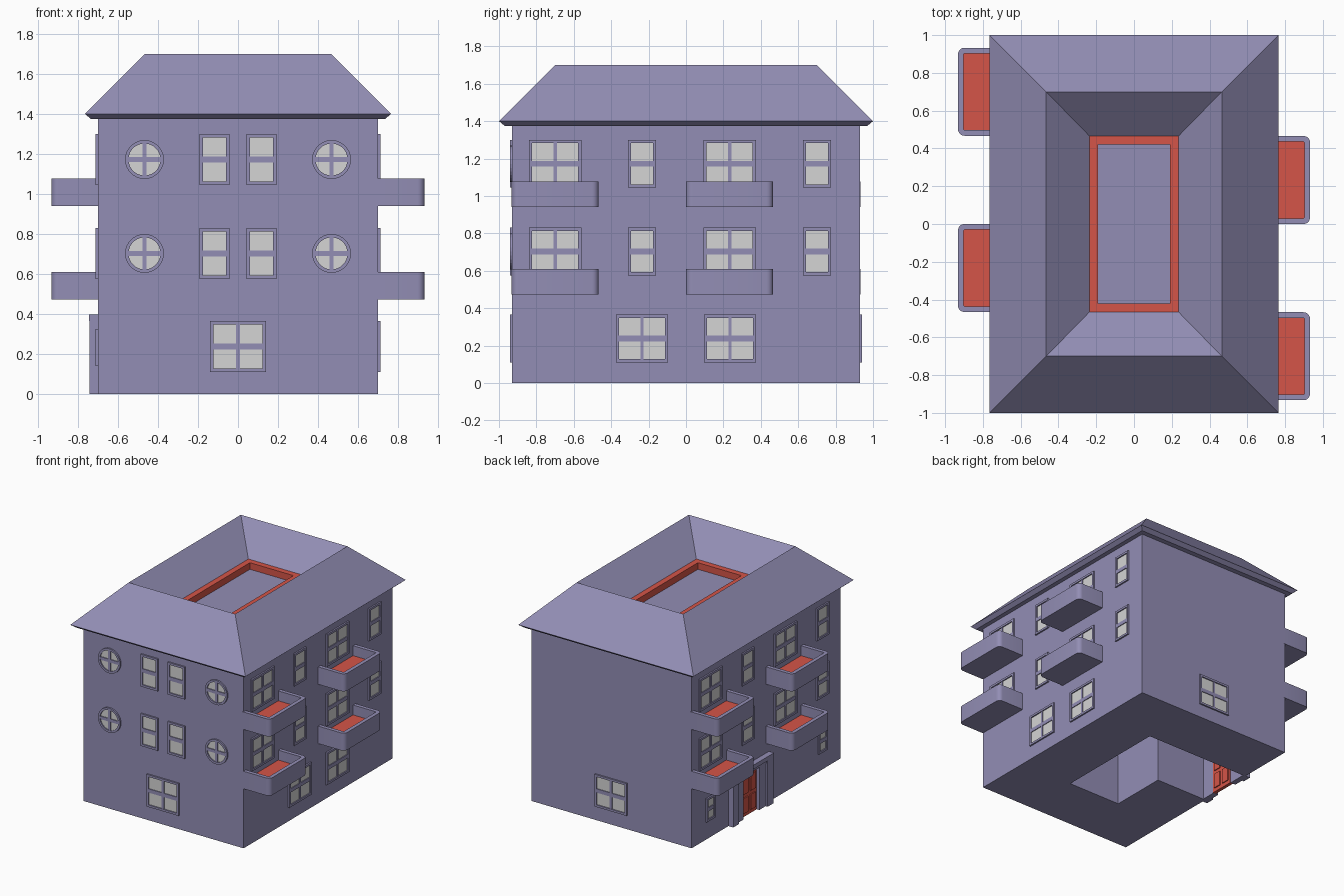
import bpy, bmesh
from math import cos, sin, pi, radians
from mathutils import Matrix

cube = bpy.data.objects.get("Cube")
if cube:
    bpy.data.objects.remove(cube)


def material(name, rgb):
    m = bpy.data.materials.new(name)
    m.use_nodes = True
    m.diffuse_color = (*rgb, 1)
    m.node_tree.nodes["Principled BSDF"].inputs["Base Color"].default_value = (*rgb, 1)
    return m


MATS = [material("lavender_plaster", (0.29, 0.27, 0.46)),
        material("brick_red", (0.66, 0.09, 0.065)),
        material("pale_glass", (0.66, 0.66, 0.66))]
WALL, RED, GLASS = range(3)


# Shared builders
def box(bm, x, y, z, mat=WALL):
    r = bmesh.ops.create_cube(bm, size=1)
    for v in r["verts"]:
        v.co = [(a + b) / 2 + c * (b - a) for (a, b), c in zip((x, y, z), v.co)]
    for f in {f for v in r["verts"] for f in v.link_faces}:
        f.material_index = mat


def loft(bm, rings, mat=WALL, first=None, last=None, loop=False):
    rows = [[bm.verts.new(p) for p in ring] for ring in rings]
    pairs = list(zip(rows, rows[1:])) + ([(rows[-1], rows[0])] if loop else [])
    for a, b in pairs:
        for i in range(len(a)):
            j = (i + 1) % len(a)
            bm.faces.new((a[i], a[j], b[j], b[i])).material_index = mat
    for row, cap in ((rows[0], first), (rows[-1], last)):
        if cap is not None:
            bm.faces.new(row).material_index = cap


def finish(bm, name, angle=0, smooth=False):
    bmesh.ops.recalc_face_normals(bm, faces=bm.faces)
    bm.transform(Matrix.Rotation(radians(angle), 4, "Z"))
    mesh = bpy.data.meshes.new(name)
    bm.to_mesh(mesh)
    bm.free()
    for m in MATS:
        mesh.materials.append(m)
    ob = bpy.data.objects.new(name, mesh)
    bpy.context.collection.objects.link(ob)
    if smooth:
        bpy.ops.object.select_all(action="DESELECT")
        ob.select_set(True)
        bpy.context.view_layer.objects.active = ob
        bpy.ops.object.shade_smooth_by_angle(angle=radians(35))
    return ob


def rect(hx, hy, z):
    return [(-hx, -hy, z), (hx, -hy, z), (hx, hy, z), (-hx, hy, z)]


# Main walls with a courtyard shaft, an entrance passage and a door opening
DOOR_Y = 0.22
bm = bmesh.new()
box(bm, (-0.7, 0.7), (-0.93, 0.93), (0, 1.38))
walls = finish(bm, "walls")
cuts = [((-0.235, 0.235), (-0.465, 0.465), (-0.1, 1.5)),
        ((-0.68, -0.2), (0, 0.465), (-0.1, 0.42)),
        ((-0.8, -0.6), (DOOR_Y - 0.1, DOOR_Y + 0.1), (-0.1, 0.34))]
bpy.context.view_layer.objects.active = walls
for c in cuts:
    bm = bmesh.new()
    box(bm, *c)
    cutter = finish(bm, "wall_cutter")
    cutter.hide_render = True
    mod = walls.modifiers.new("opening", "BOOLEAN")
    mod.operation, mod.solver, mod.object = "DIFFERENCE", "EXACT", cutter
    bpy.context.view_layer.objects.active = walls
    bpy.ops.object.modifier_apply(modifier=mod.name)
    bpy.data.objects.remove(cutter)

# Hipped roof sloping back down to the central well
bm = bmesh.new()
loft(bm, [rect(0.235, 0.465, 1.375), rect(0.735, 0.97, 1.375), rect(0.765, 1, 1.4),
          rect(0.465, 0.7, 1.7), rect(0.235, 0.465, 1.5)], loop=True)
finish(bm, "roof")

# Red rim and sunken panel of the well
bm = bmesh.new()
loft(bm, [rect(0.235, 0.465, 1.43), rect(0.235, 0.465, 1.502),
          rect(0.19, 0.42, 1.502), rect(0.19, 0.42, 1.43)], RED, loop=True)
finish(bm, "well_rim")
bm = bmesh.new()
box(bm, (-0.2, 0.2), (-0.43, 0.43), (1.43, 1.45))
finish(bm, "well_panel")


# Windows: built facing -y, then turned to their wall
def square_window(name, angle, dist, u, z, w, h, double):
    bm = bmesh.new()

    def ring(inset, d):
        a, b = w / 2 - inset, h / 2 - inset
        return [(u - a, -dist - d, z - b), (u + a, -dist - d, z - b),
                (u + a, -dist - d, z + b), (u - a, -dist - d, z + b)]
    loft(bm, [ring(0, -0.005), ring(0, 0.012), ring(0.017, 0.012), ring(0.017, 0.003)],
         last=GLASS)
    depth = (-dist - 0.009, -dist)
    box(bm, (u - w / 2 + 0.01, u + w / 2 - 0.01), depth, (z - 0.015, z + 0.015))
    if double:
        box(bm, (u - 0.009, u + 0.009), depth, (z - h / 2 + 0.01, z + h / 2 - 0.01))
    finish(bm, name, angle)


def round_window(name, u, z, dist=0.93):
    bm = bmesh.new()

    def ring(r, d):
        return [(u + r * cos(2 * pi * i / 28), -dist - d, z + r * sin(2 * pi * i / 28))
                for i in range(28)]
    loft(bm, [ring(0.097, -0.005), ring(0.097, 0.012), ring(0.08, 0.012), ring(0.08, 0.003)],
         last=GLASS)
    depth = (-dist - 0.009, -dist)
    box(bm, (u - 0.085, u + 0.085), depth, (z - 0.012, z + 0.012))
    box(bm, (u - 0.011, u + 0.011), depth, (z - 0.085, z + 0.085))
    finish(bm, name)


H, GROUND_Z = 0.255, 0.238
FLOORS = (0.703, 1.172)
for z in FLOORS:
    for s in (-1, 1):
        square_window("front_window", 0, 0.93, s * 0.118, z, 0.15, H, False)
        round_window("front_round_window", s * 0.467, z)
    for angle in (90, -90):
        for u in (-0.7, 0.233):
            square_window("balcony_window", angle, 0.7, u, z, 0.28, H, True)
        for u in (-0.235, 0.7):
            square_window("side_window", angle, 0.7, u, z, 0.15, H, False)
for angle in (0, 180):
    square_window("ground_window", angle, 0.93, 0, GROUND_Z, 0.28, H, True)
for s in (-1, 1):
    square_window("ground_side_window", 90, 0.7, s * 0.235, GROUND_Z, 0.28, H, True)
    square_window("small_window", -90, 0.7, s * 0.7, 0.233, 0.11, 0.185, False)


# Balconies: rounded tray with a red floor
def balcony_outline(half, out, r, y, z, back=0.69):
    pts = [(back, y - half, z)]
    for side, start in ((-1, -pi / 2), (1, 0)):
        for i in range(6):
            a = start + i * pi / 10
            pts.append((out - r + r * cos(a), y + side * (half - r) + r * sin(a), z))
    return pts + [(back, y + half, z)]


for angle in (0, 180):
    for y in (-0.7, 0.233):
        for z in (0.472, 0.94):
            bm = bmesh.new()
            loft(bm, [balcony_outline(0.233, 0.932, 0.035, y, z),
                      balcony_outline(0.233, 0.932, 0.035, y, z + 0.138),
                      balcony_outline(0.203, 0.902, 0.006, y, z + 0.138),
                      balcony_outline(0.203, 0.902, 0.006, y, z + 0.06)],
                 first=WALL, last=RED)
            finish(bm, "balcony", angle, smooth=True)

# Entrance: red panelled door, pilasters and lintel
bm = bmesh.new()
box(bm, (-0.702, -0.675), (DOOR_Y - 0.1, DOOR_Y + 0.1), (0, 0.34), RED)
for s in (-1, 1):
    for lo, hi in ((0.03, 0.15), (0.18, 0.31)):
        y = DOOR_Y + s * 0.047
        box(bm, (-0.71, -0.667), (y - 0.032, y + 0.032), (lo, hi), RED)
finish(bm, "door")
bm = bmesh.new()
for s in (-1, 1):
    y = DOOR_Y + s * 0.215
    box(bm, (-0.742, -0.69), (y - 0.035, y + 0.035), (0, 0.37))
    y = DOOR_Y + s * 0.14
    box(bm, (-0.725, -0.69), (y - 0.04, y + 0.04), (0, 0.37))
box(bm, (-0.73, -0.69), (DOOR_Y - 0.19, DOOR_Y + 0.19), (0.34, 0.37))
box(bm, (-0.745, -0.69), (DOOR_Y - 0.255, DOOR_Y + 0.255), (0.365, 0.398))
finish(bm, "door_surround")
